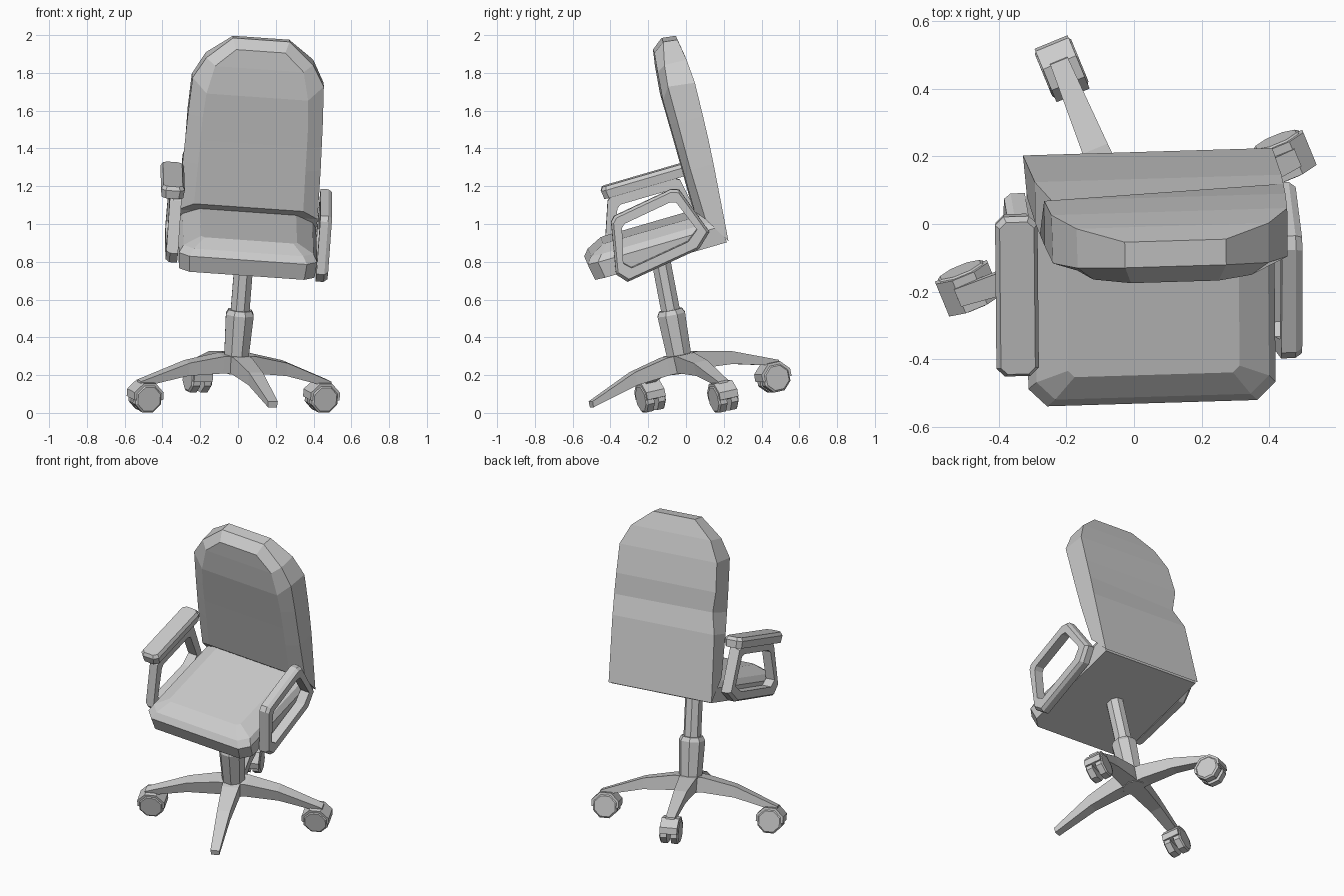
import bpy, bmesh
from math import cos, sin, pi, radians
from mathutils import Matrix, Vector

if "Cube" in bpy.data.objects:
    bpy.data.objects.remove(bpy.data.objects["Cube"])


def frame(origin, x, z):
    """Matrix from an origin, an approximate x axis and an exact z axis."""
    z = Vector(z).normalized()
    x = Vector(x)
    x = (x - z * x.dot(z)).normalized()
    m = Matrix((x, z.cross(x), z)).transposed().to_4x4()
    m.translation = origin
    return m


def loft(name, loops, m, ring=False, tweak=None):
    """Bridge equal-sized loops; cap the ends with strips, or close into a ring."""
    bm = bmesh.new()
    rows = [[bm.verts.new(p) for p in l] for l in loops]
    n = len(rows[0])
    pairs = list(zip(rows, rows[1:])) + ([(rows[-1], rows[0])] if ring else [])
    for a, b in pairs:
        for i in range(n):
            j = (i + 1) % n
            bm.faces.new((a[i], a[j], b[j], b[i]))
    if not ring:
        for r in (rows[0], rows[-1]):
            for i in range(n // 2 - 1):
                bm.faces.new((r[i], r[i + 1], r[n - 2 - i], r[n - 1 - i]))
    if tweak:
        tweak(rows)
    bmesh.ops.recalc_face_normals(bm, faces=bm.faces)
    me = bpy.data.meshes.new(name)
    bm.to_mesh(me)
    bm.free()
    ob = bpy.data.objects.new(name, me)
    ob.matrix_world = m
    bpy.context.collection.objects.link(ob)
    return ob


def mirrored(half):
    """Complete a half outline across local x."""
    return half + [(-x, y, z) for x, y, z in reversed(half)]


def circle(r, h, n=8):
    return [(r * cos((i + .5) * 2 * pi / n), r * sin((i + .5) * 2 * pi / n), h)
            for i in range(n)]


# Tilted frames: seat assembly (rear bottom edge) and base (hub)
SEAT = frame((.04, .215, .931), (1, .03, -.07), (.079, -.29, 1))
BASE = frame((-.012, -.027, .252), (1, 0, 0), (.08, -.19, 1))


# Seat cushion: block with chamfered front corners and sloped top border
def seat_loop(x, rear, front, c, h):
    return mirrored([(x, rear, h), (x, front + c, h), (x - c, front, h)])


loft("seat", [seat_loop(.36, -.01, -.735, .055, 0),
              seat_loop(.367, -.01, -.75, .055, .09),
              seat_loop(.345, -.02, -.72, .055, .125),
              seat_loop(.255, -.05, -.64, .02, .168)], SEAT)

# Backrest: curved rear, side border, raised front panel; torn left edge
rear = [(.37, 0, .004), (.366, .038, .42), (.362, .048, .55), (.358, .055, .68),
        (.35, .063, .86), (.285, .055, .985), (.15, .04, 1.09)]
side = [(.37, -.085, .15), (.366, -.088, .42), (.362, -.086, .55), (.358, -.083, .68),
        (.348, -.08, .88), (.283, -.065, .99), (.15, -.036, 1.1)]
panel = [(.29, -.128, .2), (.285, -.126, .42), (.283, -.125, .55), (.28, -.125, .68),
         (.27, -.125, .81), (.235, -.11, .96), (.13, -.097, 1.055)]


def tear(rows):
    v = rows[0][len(rear) * 2 - 3]
    v.co += Vector((.035, -.03, 0))


loft("backrest", [mirrored(rear), mirrored(side), mirrored(panel)], SEAT, tweak=tear)

# Armrest loops: right one is knocked out of line by about nine degrees
ARM = [(-.52, .331), (-.548, .31), (-.642, .046), (-.604, -.015),
       (-.187, -.018), (-.099, .04), (-.148, .31), (-.185, .331)]
CV, CW = -.36, .16


def arm(name, s, angle, lift):
    def ring(u, kv, kw):
        out = []
        for v, w in ARM:
            a, b = (v - CV) * kv, (w - CW) * kw
            out.append((s * u, CV + a * cos(angle) - b * sin(angle),
                        CW + lift + a * sin(angle) + b * cos(angle)))
        return out
    loft(name, [ring(.37, 1, 1), ring(.412, 1, 1), ring(.432, .95, .93),
                ring(.432, .79, .66), ring(.37, .79, .66)], SEAT, ring=True)


arm("right_armrest_loop", 1, radians(9), 0)
arm("left_armrest_loop", -1, 0, .022)


# Armrest pad, left side only
def pad_loop(d, c, h):
    x0, x1, y0, y1 = -.483 + d, -.357 - d, -.567 + d, -.075 - d
    return [(x0 + c, y0, h), (x1 - c, y0, h), (x1, y0 + c, h), (x1, y1 - c, h),
            (x1 - c, y1, h), (x0 + c, y1, h), (x0, y1 - c, h), (x0, y0 + c, h)]


loft("left_armrest_pad", [pad_loop(.005, .025, .345), pad_loop(0, .025, .39),
                          pad_loop(.012, .02, .41)], SEAT)

# Gas lift column and its sleeve
loft("column_sleeve", [circle(.068, -.04), circle(.07, .05), circle(.08, .275),
                       circle(.066, .3)], BASE)
loft("column", [circle(.054, .25), circle(.054, .61)], BASE)

# Four legs: (radius, top, bottom, half width); front leg has lost its caster
STATIONS = [(0, .06, -.035, .055), (.09, .058, -.035, .052),
            (.28, .02, -.05, .04), (.545, -.083, -.115, .028)]


def octagon(r, y, h, squash=1):
    pts = []
    for i in range(8):
        a = (i + .5) * pi / 4
        z = r * sin(a)
        pts.append((.505 + r * cos(a), y, h + (z if z > 0 else z * squash)))
    return pts


for i, label in enumerate(("right", "back", "left", "front")):
    m = BASE @ Matrix.Rotation(radians(22 + 90 * i), 4, 'Z')
    loft(label + "_leg", [[(r, -w, t), (r, w, t), (r, w * .9, b), (r, -w * .9, b)]
                          for r, t, b, w in STATIONS], m)
    if label == "front":
        continue
    # Caster: twin wheels under a slightly larger half hood
    for s, part in ((-1, "a"), (1, "b")):
        loft(f"{label}_wheel_{part}", [octagon(.079, s * .012, -.172),
                                       octagon(.079, s * .05, -.172),
                                       octagon(.068, s * .058, -.172)], m)
    loft(label + "_caster_hood", [octagon(.09, -.053, -.172, .15),
                                  octagon(.09, .053, -.172, .15)], m)
